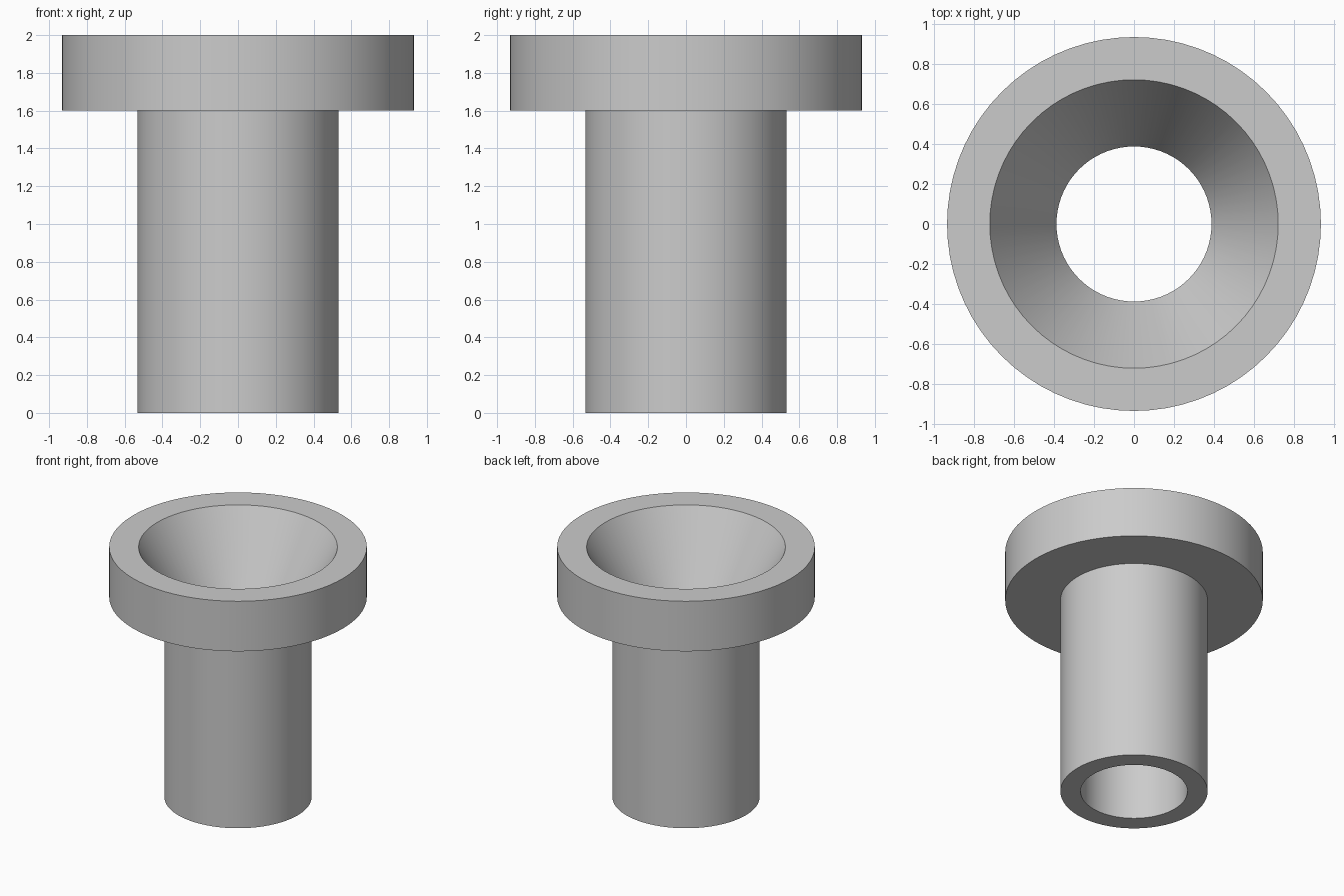
import bpy
import bmesh
import math

cube = bpy.data.objects.get("Cube")
if cube:
    bpy.data.objects.remove(cube, do_unlink=True)

SEGMENTS = 72
HEIGHT = 2.0
FLANGE_Z = 1.6
FLANGE_R, STEM_R = 0.933, 0.533
BORE_R, SINK_R = 0.387, 0.72
SINK_DEPTH = (SINK_R - BORE_R) / math.tan(math.radians(30))

# Plain grey finish
grey = bpy.data.materials.new("light_grey")
grey.use_nodes = True
colour = (0.6, 0.6, 0.6, 1)
grey.diffuse_color = colour
grey.node_tree.nodes["Principled BSDF"].inputs["Base Color"].default_value = colour

# Closed cross-section: stem, flange, countersink, bore
profile = [
    (BORE_R, 0), (STEM_R, 0),
    (STEM_R, FLANGE_Z), (FLANGE_R, FLANGE_Z),
    (FLANGE_R, HEIGHT), (SINK_R, HEIGHT),
    (BORE_R, HEIGHT - SINK_DEPTH),
]

# Revolve the section about z
bm = bmesh.new()
verts = [bm.verts.new((r, 0, z)) for r, z in profile]
edges = [bm.edges.new((v, verts[(i + 1) % len(verts)])) for i, v in enumerate(verts)]
bmesh.ops.spin(bm, geom=verts + edges, axis=(0, 0, 1), cent=(0, 0, 0),
               angle=math.tau, steps=SEGMENTS, use_merge=True)
bmesh.ops.remove_doubles(bm, verts=bm.verts, dist=1e-5)
bmesh.ops.recalc_face_normals(bm, faces=bm.faces)

mesh = bpy.data.meshes.new("flanged_bushing")
bm.to_mesh(mesh)
bm.free()
mesh.materials.append(grey)
bushing = bpy.data.objects.new("flanged_bushing", mesh)
bpy.context.collection.objects.link(bushing)

# Smooth round walls with crisp rims
bpy.ops.object.select_all(action="DESELECT")
bushing.select_set(True)
bpy.context.view_layer.objects.active = bushing
bpy.ops.object.shade_smooth_by_angle(angle=math.radians(25))
